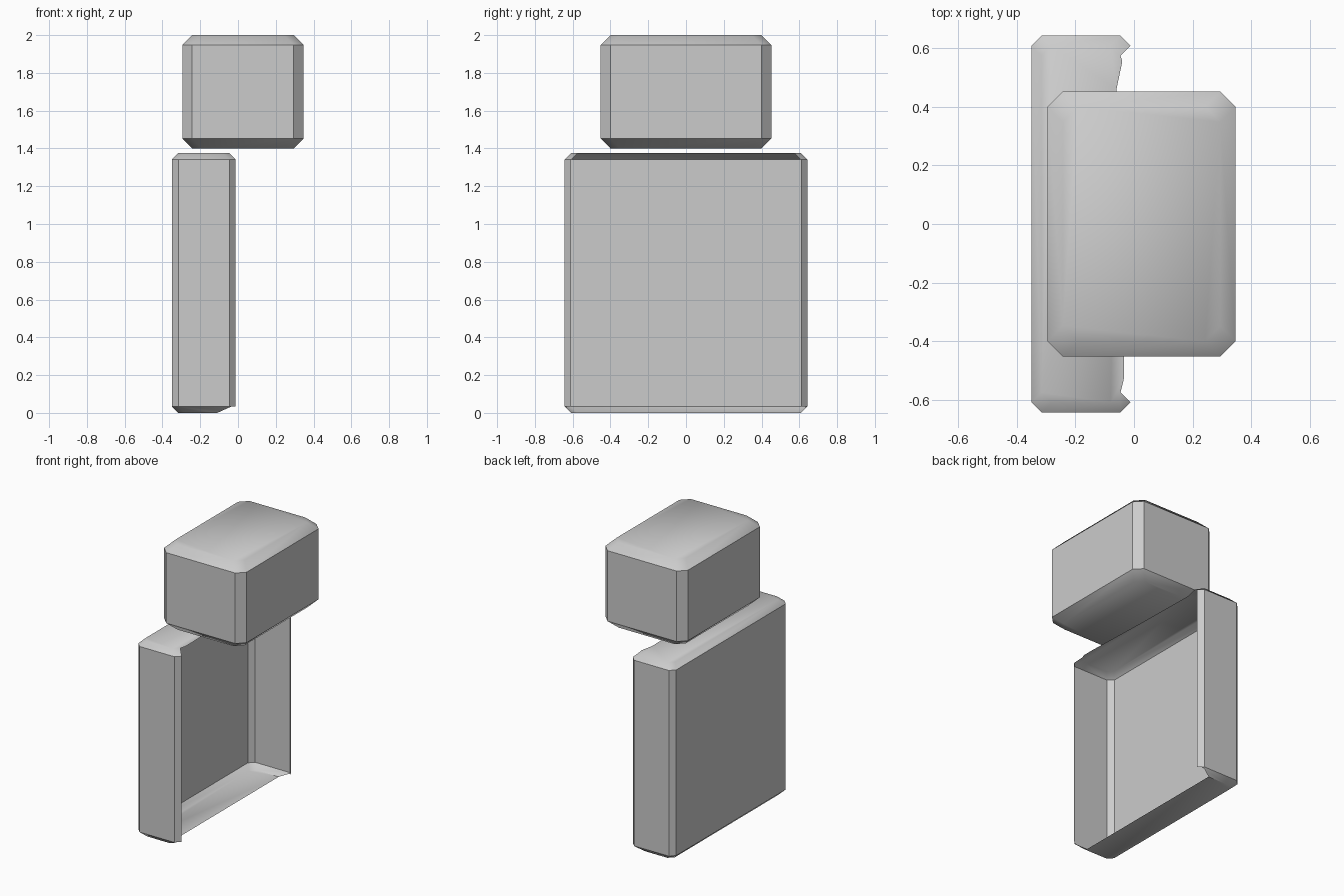
import bpy, bmesh, math

if "Cube" in bpy.data.objects:
    bpy.data.objects.remove(bpy.data.objects["Cube"])

grey = bpy.data.materials.new("light grey")
grey.use_nodes = True
GREY = (0.6, 0.6, 0.6, 1)
grey.diffuse_color = GREY
grey.node_tree.nodes["Principled BSDF"].inputs["Base Color"].default_value = GREY


def octagon(x0, x1, y, c, inset):
    """Rectangle with cut corners, counter-clockwise, starting on the +x side."""
    a, b, h = x0 + inset, x1 - inset, y - inset
    return [(b, -h + c), (b, h - c), (b - c, h), (a + c, h),
            (a, h - c), (a, -h + c), (a + c, -h), (b - c, -h)]


def bevelled_box(x0, x1, y, z0, z1, c, open_side=False, ragged=()):
    """Loft of four octagons; open_side leaves out the wall and bevels at +x."""
    bm = bmesh.new()
    levels = [(z0, c), (z0 + c, 0), (z1 - c, 0), (z1, c)]
    rings = [[bm.verts.new((px, py, z)) for px, py in octagon(x0, x1, y, c, inset)]
             for z, inset in levels]
    for low, high in zip(rings, rings[1:]):
        for i in range(1 if open_side else 0, 8):
            j = (i + 1) % 8
            bm.faces.new((low[i], low[j], high[j], high[i]))
    bm.faces.new(rings[0][::-1])
    # the top's free edge runs through the ragged points
    rim = [bm.verts.new((px, py, z1)) for px, py in ragged]
    bm.faces.new([rings[-1][0]] + rim + rings[-1][1:])
    return bm


def finish(bm, name):
    mesh = bpy.data.meshes.new(name)
    bm.to_mesh(mesh)
    bm.free()
    mesh.materials.append(grey)
    obj = bpy.data.objects.new(name, mesh)
    bpy.context.collection.objects.link(obj)
    bpy.ops.object.select_all(action='DESELECT')
    obj.select_set(True)
    bpy.context.view_layer.objects.active = obj
    bpy.ops.object.shade_smooth_by_angle(angle=math.radians(38))


# Upper closed block
finish(bevelled_box(-0.295, 0.347, 0.452, 1.4, 2.0, 0.052), "upper_block")

# Lower thin shell, open towards +x
shell = bevelled_box(-0.35, -0.012, 0.643, 0, 1.375, 0.034, True,
                     [(-0.035, -0.53), (-0.035, -0.45), (-0.05, 0),
                      (-0.06, 0.46), (-0.04, 0.555)])

# Trim the floor and its bevels back from the open side
floor = [f for f in shell.faces if f.calc_center_median().z < 0.1]
geom = set(floor)
for f in floor:
    geom.update(f.edges)
    geom.update(f.verts)
bmesh.ops.bisect_plane(shell, geom=list(geom), plane_co=(-0.11, 0, 0),
                       plane_no=(0.034, 0, -0.076))
trimmed = [f for f in shell.faces
           if f.calc_center_median().z < 0.034
           and 0.034 * (f.calc_center_median().x + 0.11)
           - 0.076 * f.calc_center_median().z > 1e-6]
bmesh.ops.delete(shell, geom=trimmed, context='FACES')
finish(shell, "lower_shell")
